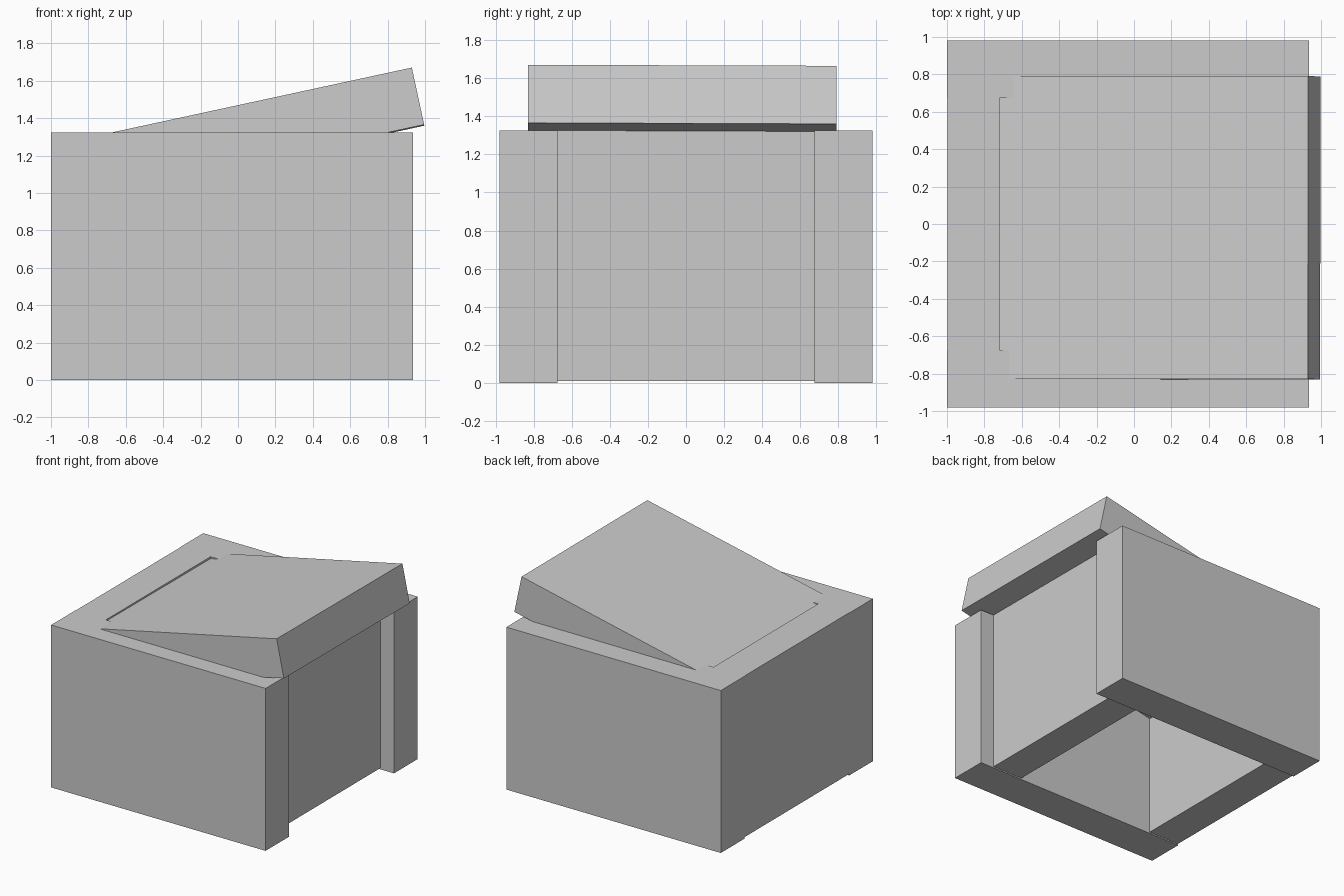
import bpy
from math import radians, sin, cos

if "Cube" in bpy.data.objects:
    bpy.data.objects.remove(bpy.data.objects["Cube"])


def box(name, x, y, z):
    """Axis-aligned box from (min, max) ranges."""
    bpy.ops.mesh.primitive_cube_add(size=1, location=[sum(r) / 2 for r in (x, y, z)])
    ob = bpy.context.object
    ob.name = name
    ob.scale = [r[1] - r[0] for r in (x, y, z)]
    bpy.ops.object.transform_apply(location=False, rotation=False, scale=True)
    return ob


# Long side walls
box("front_wall", (-1, 0.935), (-0.98, -0.675), (0, 1.325))
box("back_wall", (-1, 0.935), (0.675, 0.98), (0, 1.325))

# End panels, fitted between the side walls
box("left_panel", (-0.997, -0.72), (-0.675, 0.675), (0.01, 1.325))
box("right_panel", (0.54, 0.812), (-0.675, 0.675), (0.01, 1.325))

# Tilted lid slab, its left end sunk into the walls
length, thick, tilt = 1.76, 0.312, radians(12.2)
lid = box("lid", (-length / 2, length / 2), (-0.81, 0.81), (-thick / 2, thick / 2))
lid.rotation_euler = (radians(-0.2), -tilt, 0)
# top right edge of the lid sits at x 0.93, z 1.668
lid.location = (0.93 - length / 2 * cos(tilt) + thick / 2 * sin(tilt), -0.02,
                1.668 - length / 2 * sin(tilt) - thick / 2 * cos(tilt))
